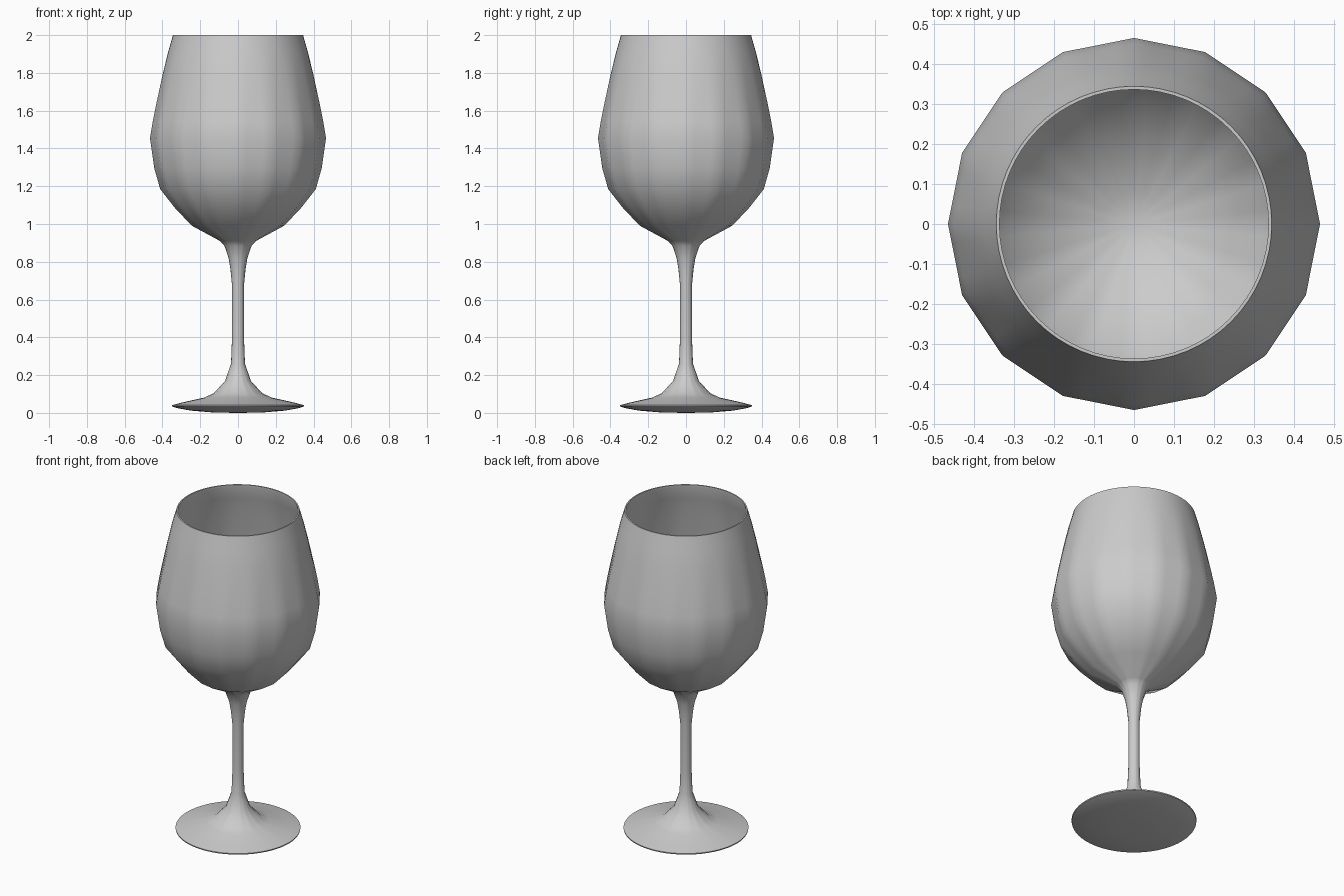
import bpy, bmesh, math

if "Cube" in bpy.data.objects:
    bpy.data.objects.remove(bpy.data.objects["Cube"])

SEG = 64

# Profile (radius, height, roundness): roundness 1 = true circle, 0 = 16-sided
foot = [(0.13, 0.002, 1), (0.25, 0.012, 1), (0.32, 0.025, 1),
        (0.349, 0.034, 1), (0.35, 0.041, 1), (0.30, 0.054, 1), (0.18, 0.081, 0.5),
        (0.13, 0.103, 0), (0.069, 0.168, 0)]
stem = [(0.037, 0.26, 0), (0.032, 0.39, 0), (0.032, 0.68, 0),
        (0.040, 0.76, 0), (0.050, 0.82, 0), (0.072, 0.885, 0)]
bowl = [(0.095, 0.91, 0), (0.243, 0.99, 0), (0.33, 1.08, 0), (0.412, 1.185, 0),
        (0.443, 1.295, 0), (0.466, 1.455, 0), (0.452, 1.54, 0.1), (0.434, 1.63, 0.3),
        (0.397, 1.80, 0.7), (0.370, 1.91, 1), (0.348, 1.987, 1), (0.345, 2.0, 1)]
# Inner wall, a thin offset of the bowl, running back down
inside = [(0.337, 2.0, 1)] + [(r - 0.011, z + (0.014 if z < 1.3 else 0), k)
                              for r, z, k in reversed(bowl[1:-1])] + [(0.08, 0.925, 0)]


def ring(bm, r, z, k):
    """One ring of the lathe, blended between a 16-gon and a circle."""
    half = math.pi / 16
    verts = []
    for i in range(SEG):
        a = 2 * math.pi * i / SEG
        flat = math.cos(half) / math.cos(a % (2 * half) - half)
        rr = r * (k + (1 - k) * flat)
        verts.append(bm.verts.new((rr * math.cos(a), rr * math.sin(a), z)))
    return verts


def cap(bm, verts, z):
    """Close a ring with a fan to a centre point."""
    c = bm.verts.new((0, 0, z))
    for i in range(SEG):
        bm.faces.new((verts[i], verts[(i + 1) % SEG], c))


# Wine glass: one continuous turned body
bm = bmesh.new()
rings = [ring(bm, *p) for p in foot + stem + bowl + inside]
for lo, hi in zip(rings, rings[1:]):
    for i in range(SEG):
        j = (i + 1) % SEG
        bm.faces.new((lo[i], lo[j], hi[j], hi[i]))
cap(bm, rings[0], 0.0)
cap(bm, rings[-1], 0.915)
bmesh.ops.recalc_face_normals(bm, faces=bm.faces[:])

mesh = bpy.data.meshes.new("wine_glass")
bm.to_mesh(mesh)
bm.free()
glass = bpy.data.objects.new("wine_glass", mesh)
bpy.context.collection.objects.link(glass)
bpy.context.view_layer.objects.active = glass
glass.select_set(True)
bpy.ops.object.shade_smooth_by_angle(angle=math.radians(50))
